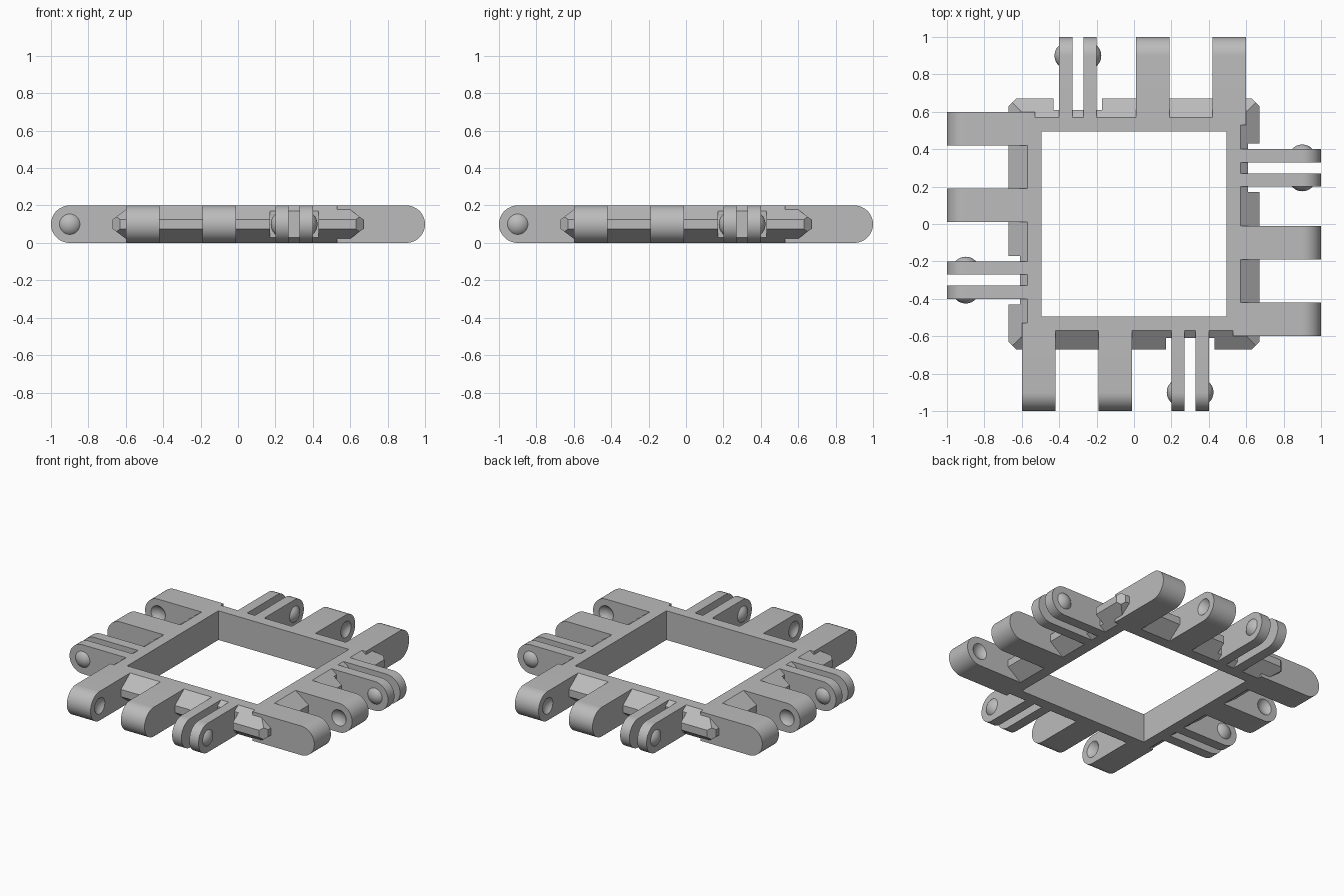
import bpy, bmesh, math
from mathutils import Matrix, Vector

cube = bpy.data.objects.get("Cube")
if cube:
    bpy.data.objects.remove(cube, do_unlink=True)

GREY = (0.5, 0.5, 0.5, 1)
mat = bpy.data.materials.new("plain grey")
mat.use_nodes = True
mat.diffuse_color = GREY
mat.node_tree.nodes["Principled BSDF"].inputs["Base Color"].default_value = GREY

H = 0.2                      # plate thickness
PIN_Y, PIN_Z = -0.9, 0.1     # hinge axis
CAP_R, CAP_H = 0.055, 0.025  # snap bump radius and height
BALL_R = (CAP_R ** 2 + CAP_H ** 2) / (2 * CAP_H)


def make(name, bm):
    bmesh.ops.recalc_face_normals(bm, faces=bm.faces)
    me = bpy.data.meshes.new(name)
    bm.to_mesh(me)
    bm.free()
    me.materials.append(mat)
    ob = bpy.data.objects.new(name, me)
    bpy.context.collection.objects.link(ob)
    return ob


def cut(ob, cutter):
    mod = ob.modifiers.new("cut", "BOOLEAN")
    mod.operation, mod.solver, mod.object = "DIFFERENCE", "EXACT", cutter
    bpy.ops.object.select_all(action="DESELECT")
    bpy.context.view_layer.objects.active = ob
    ob.select_set(True)
    bpy.ops.object.modifier_apply(modifier=mod.name)
    bpy.data.objects.remove(cutter, do_unlink=True)


def smooth(ob):
    bpy.ops.object.select_all(action="DESELECT")
    bpy.context.view_layer.objects.active = ob
    ob.select_set(True)
    bpy.ops.object.shade_smooth_by_angle(angle=math.radians(30))


def lug(name, x0, x1):
    """Flat arm with a rounded tip, running out towards -y."""
    bm = bmesh.new()
    pts = [(-0.53, H), (-0.53, 0)]
    for i in range(25):
        a = math.pi * i / 24
        pts.append((PIN_Y - 0.1 * math.sin(a), PIN_Z - 0.1 * math.cos(a)))
    face = bm.faces.new([bm.verts.new((x0, y, z)) for y, z in pts])
    ext = bmesh.ops.extrude_face_region(bm, geom=[face])["geom"]
    moved = [v for v in ext if isinstance(v, bmesh.types.BMVert)]
    bmesh.ops.translate(bm, verts=moved, vec=(x1 - x0, 0, 0))
    return make(name, bm)


def ball(bm, x):
    place = Matrix.Translation((x, PIN_Y, PIN_Z)) @ Matrix.Rotation(math.pi / 2, 4, "Y")
    bmesh.ops.create_uvsphere(bm, u_segments=32, v_segments=24, radius=BALL_R, matrix=place)


def bump(name, face_x, side):
    """Spherical cap standing on a lug face."""
    bm = bmesh.new()
    ball(bm, face_x - side * (BALL_R - CAP_H))
    bmesh.ops.bisect_plane(bm, geom=bm.verts[:] + bm.edges[:] + bm.faces[:],
                           plane_co=(face_x - side * 0.004, 0, 0), plane_no=(side, 0, 0),
                           clear_inner=True)
    bmesh.ops.holes_fill(bm, edges=[e for e in bm.edges if e.is_boundary])
    return make(name, bm)


def socket(ob, face_x, side):
    bm = bmesh.new()
    ball(bm, face_x + side * (BALL_R - CAP_H))
    cut(ob, make("socket_cutter", bm))


# Square frame with a double-bevelled rim
bm = bmesh.new()
profile = [(0.495, 0), (0.57, 0), (0.67, 0.075), (0.67, 0.125), (0.57, H), (0.495, H)]
corners = [(-1, -1), (1, -1), (1, 1), (-1, 1)]
loops = [[bm.verts.new((sx * r, sy * r, z)) for sx, sy in corners] for r, z in profile]
for a, b in zip(loops, loops[1:] + loops[:1]):
    for i in range(4):
        j = (i + 1) % 4
        bm.faces.new((a[i], a[j], b[j], b[i]))
# Clip the four rim corners
for sx, sy in corners:
    bmesh.ops.bisect_plane(bm, geom=bm.verts[:] + bm.edges[:] + bm.faces[:],
                           plane_co=(sx * 0.65, sy * 0.65, 0),
                           plane_no=Vector((sx, sy, 0)), clear_outer=True)
    bmesh.ops.holes_fill(bm, edges=[e for e in bm.edges if e.is_boundary])
frame = make("frame", bm)

# Clearance notches in the rim behind the forked lugs
bm = bmesh.new()
for k in range(4):
    m = (Matrix.Rotation(k * math.pi / 2, 4, "Z") @ Matrix.Translation((0.3, -0.71, 0.1))
         @ Matrix.Diagonal((0.26, 0.2, 0.4, 1)))
    bmesh.ops.create_cube(bm, size=1, matrix=m)
cut(frame, make("notch_cutter", bm))

# Hinge parts of one side
outer = lug("outer_lug", -0.6, -0.42)
inner = lug("inner_lug", -0.19, -0.01)
socket(outer, -0.42, 1)
socket(inner, -0.19, -1)
parts = [outer, inner, lug("fork_lug_a", 0.2, 0.27), lug("fork_lug_b", 0.33, 0.4),
         bump("snap_bump_a", 0.2, -1), bump("snap_bump_b", 0.4, 1)]

# Repeat them around the frame
for ob in parts:
    smooth(ob)
    base = ob.name
    for k, side in enumerate(("left", "back", "right"), 1):
        copy = ob.copy()
        copy.name = side + "_" + base
        copy.rotation_euler.z = k * math.pi / 2
        bpy.context.collection.objects.link(copy)
    ob.name = "front_" + base
